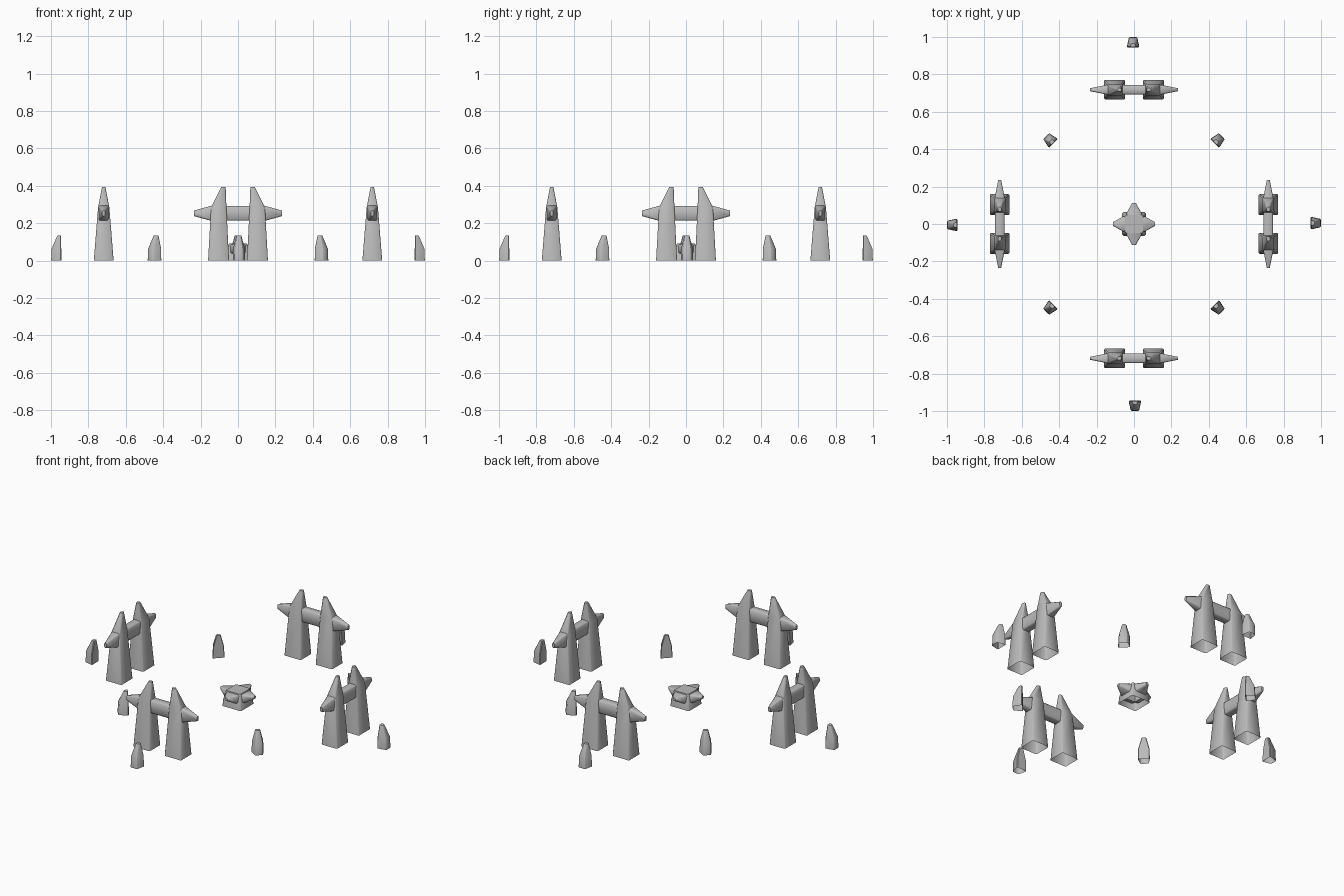
import bpy
import bmesh
from math import radians
from mathutils import Matrix, Vector

if "Cube" in bpy.data.objects:
    bpy.data.objects.remove(bpy.data.objects["Cube"])

stone = bpy.data.materials.new("grey_stone")
stone.use_nodes = True
stone.diffuse_color = (0.5, 0.5, 0.5, 1)
bsdf = stone.node_tree.nodes["Principled BSDF"]
bsdf.inputs["Base Color"].default_value = stone.diffuse_color
bsdf.inputs["Roughness"].default_value = 0.9


def rect(x0, x1, half_y, z):
    """Horizontal four-cornered section."""
    return [Vector(p) for p in ((x0, -half_y, z), (x1, -half_y, z), (x1, half_y, z), (x0, half_y, z))]


def upright(x, half_y, z0, z1):
    """Section facing along x."""
    return [Vector(p) for p in ((x, -half_y, z0), (x, half_y, z0), (x, half_y, z1), (x, -half_y, z1))]


def loft(name, sections, bevel=0.006, open_start=False):
    """Skin a row of four-cornered sections and soften its long edges."""
    bm = bmesh.new()
    rings = [[bm.verts.new(p) for p in s] for s in sections]
    long_edges = []
    for a, b in zip(rings, rings[1:]):
        for i in range(4):
            j = (i + 1) % 4
            bm.faces.new((a[i], a[j], b[j], b[i]))
        long_edges += [bm.edges.get((p, q)) for p, q in zip(a, b)]
    bm.faces.new(rings[-1])
    if not open_start:
        bm.faces.new(rings[0][::-1])
    bmesh.ops.bevel(bm, geom=long_edges, offset=bevel, segments=1,
                    affect='EDGES', clamp_overlap=True)
    bmesh.ops.recalc_face_normals(bm, faces=bm.faces)
    mesh = bpy.data.meshes.new(name)
    bm.to_mesh(mesh)
    bm.free()
    mesh.materials.append(stone)
    mesh.shade_smooth()
    mesh.set_sharp_from_angle(angle=radians(50))
    return mesh


def place(name, mesh, angle, offset=(0, 0, 0), flip=False):
    """Put a part on the circle, turned about the centre."""
    obj = bpy.data.objects.new(name, mesh)
    bpy.context.collection.objects.link(obj)
    local = Matrix.Translation(offset)
    if flip:
        local = local @ Matrix.Rotation(radians(180), 4, 'Z')
    obj.matrix_world = Matrix.Rotation(radians(angle), 4, 'Z') @ local
    return obj


# Gate parts: leaning pointed pillar and a beam with tapered ends
pillar = loft("gate_pillar", [rect(0.048, 0.16, 0.053, 0),
                              rect(0.062, 0.144, 0.03, 0.285),
                              rect(0.066, 0.09, 0.009, 0.394)], open_start=True)
beam = loft("gate_beam", [upright(-0.235, 0.008, 0.238, 0.268),
                          upright(-0.14, 0.027, 0.212, 0.294),
                          upright(-0.06, 0.025, 0.214, 0.292),
                          upright(0.06, 0.025, 0.214, 0.292),
                          upright(0.14, 0.027, 0.212, 0.294),
                          upright(0.235, 0.008, 0.238, 0.268)])


# Small marker stone: wide straight inner face, sloping outer face
def wedge(x0, x1, inner, outer, z):
    return [Vector(p) for p in ((x0, -inner, z), (x1, -outer, z), (x1, outer, z), (x0, inner, z))]


marker = loft("marker_stone", [wedge(-0.027, 0.027, 0.034, 0.022, 0),
                               wedge(-0.027, 0.024, 0.032, 0.021, 0.065),
                               wedge(-0.026, -0.006, 0.014, 0.010, 0.134)],
              bevel=0.004, open_start=True)

# Altar: tapered block with four blunt spikes
block = loft("altar_block", [rect(-0.063, 0.063, 0.063, 0),
                             rect(-0.06, 0.06, 0.06, 0.04),
                             rect(-0.048, 0.048, 0.048, 0.092)], open_start=True)
spike = loft("altar_spike", [upright(0.035, 0.045, 0.036, 0.086),
                             upright(0.058, 0.04, 0.036, 0.086),
                             upright(0.112, 0.01, 0.064, 0.082)])
place("altar_block", block, 0)

sides = ("left", "back", "right", "front")
corners = ("back_left", "back_right", "front_right", "front_left")
for i in range(4):
    a = 90 * i
    place(f"{sides[i]}_gate_pillar_a", pillar, a + 90, (0, -0.718, 0))
    place(f"{sides[i]}_gate_pillar_b", pillar, a + 90, (0, -0.718, 0), flip=True)
    place(f"{sides[i]}_gate_beam", beam, a + 90, (0, -0.718, 0))
    place(f"{sides[i]}_marker_stone", marker, a, (0.972, 0.005, 0))
    place(f"{corners[i]}_marker_stone", marker, a + 45, (0.637, 0, 0))
    place(f"{sides[i]}_altar_spike", spike, a)
